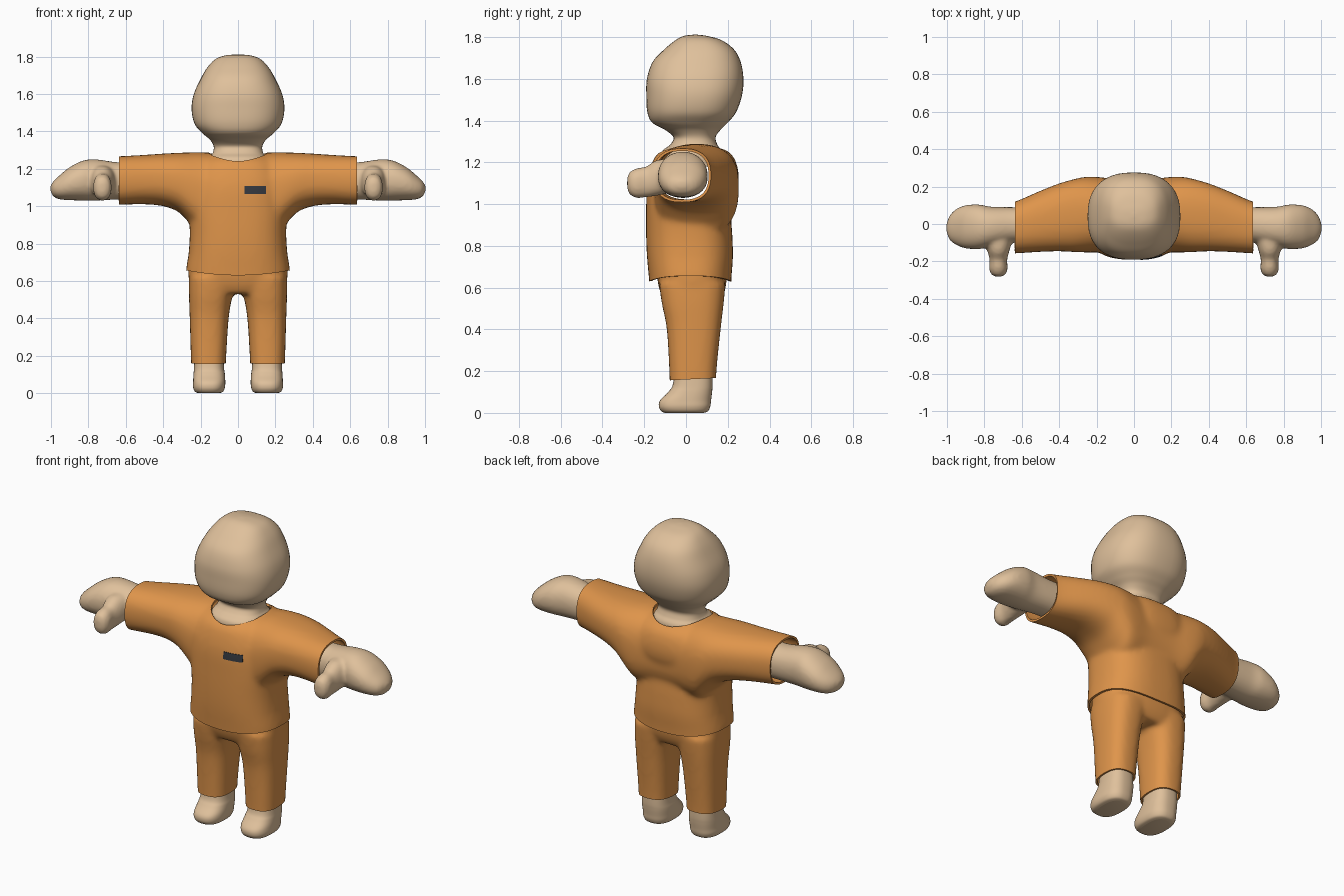
import bpy, bmesh, math

if "Cube" in bpy.data.objects:
    bpy.data.objects.remove(bpy.data.objects["Cube"])


def material(name, rgb):
    m = bpy.data.materials.new(name)
    m.diffuse_color = (*rgb, 1)
    m.use_nodes = True
    m.node_tree.nodes["Principled BSDF"].inputs["Base Color"].default_value = m.diffuse_color
    return m


SKIN = material("tan skin", (0.74, 0.53, 0.33))
CLOTH = material("orange cloth", (0.74, 0.30, 0.07))
DARK = material("dark badge", (0.035, 0.04, 0.05))


def spline(a, b, c, d, t):
    return 0.5 * (2*b + (c - a)*t + (2*a - 5*b + 4*c - d)*t*t + (3*b - a - 3*c + d)*t**3)


def loft(bm, axis, rings, power=2.4, steps=6, sides=48):
    """Closed tube along an axis; ring = (position, u min, u max, v min, v max)."""
    u_ax, v_ax = [i for i in range(3) if i != axis]
    smooth = []
    for i in range(len(rings) - 1):
        four = [rings[max(0, min(len(rings) - 1, i + k))] for k in (-1, 0, 1, 2)]
        smooth += [[spline(*q, s / steps) for q in zip(*four)] for s in range(steps)]
    smooth.append(rings[-1])
    loops = []
    for p, u0, u1, v0, v1 in smooth:
        loop = []
        for k in range(sides):
            a = 2 * math.pi * k / sides
            c, s = math.cos(a), math.sin(a)
            co = [0, 0, 0]
            co[axis] = p
            co[u_ax] = (u0 + u1)/2 + (u1 - u0)/2 * math.copysign(abs(c)**(2/power), c)
            co[v_ax] = (v0 + v1)/2 + (v1 - v0)/2 * math.copysign(abs(s)**(2/power), s)
            loop.append(bm.verts.new(co))
        loops.append(loop)
    faces = [bm.faces.new(loops[0]), bm.faces.new(loops[-1])]
    for a, b in zip(loops, loops[1:]):
        for k in range(sides):
            n = (k + 1) % sides
            faces.append(bm.faces.new((a[k], a[n], b[n], b[k])))
    bmesh.ops.recalc_face_normals(bm, faces=faces)


def make(name, bm, mat):
    me = bpy.data.meshes.new(name)
    bm.to_mesh(me)
    bm.free()
    me.materials.append(mat)
    ob = bpy.data.objects.new(name, me)
    bpy.context.collection.objects.link(ob)
    return ob


def modify(ob, kind, **settings):
    m = ob.modifiers.new(kind.title(), kind)
    for k, v in settings.items():
        setattr(m, k, v)


def bake(ob):
    """Turn the modified shape into plain mesh data, smooth shaded."""
    dg = bpy.context.evaluated_depsgraph_get()
    me = bpy.data.meshes.new_from_object(ob.evaluated_get(dg))
    ob.modifiers.clear()
    ob.data = me
    me.shade_smooth()
    me.set_sharp_from_angle(angle=math.radians(50))


def blend(ob, voxel, rounds):
    modify(ob, 'REMESH', mode='VOXEL', voxel_size=voxel)
    modify(ob, 'SMOOTH', factor=0.5, iterations=rounds)


def trim(bm, co, outward):
    bmesh.ops.bisect_plane(bm, geom=bm.verts[:] + bm.edges[:] + bm.faces[:],
                           plane_co=co, plane_no=outward, clear_outer=True)


def mirrored(rings):
    return [(-r[0], *r[1:]) for r in rings] + [r for r in reversed(rings)]


# Head and neck
bm = bmesh.new()
loft(bm, 2, [(1.18, -.16, .16, -.12, .17), (1.25, -.155, .155, -.115, .17),
             (1.285, -.135, .135, -.075, .15), (1.32, -.13, .13, -.06, .142),
             (1.355, -.15, .15, -.10, .165), (1.39, -.19, .19, -.162, .2),
             (1.44, -.232, .232, -.185, .24), (1.52, -.248, .248, -.19, .268),
             (1.6, -.236, .236, -.187, .275), (1.68, -.2, .2, -.16, .262),
             (1.74, -.165, .165, -.105, .23), (1.785, -.122, .122, -.05, .17),
             (1.805, -.07, .07, -.01, .1), (1.811, -.01, .01, .035, .055)], 2.5)
bake(make("head", bm, SKIN))

# Hands with thumbs
bm = bmesh.new()
loft(bm, 0, [(.55, -.1, .09, 1.035, 1.235), (.65, -.1, .09, 1.035, 1.235),
             (.76, -.12, .092, 1.03, 1.25), (.83, -.134, .104, 1.03, 1.243),
             (.9, -.13, .1, 1.032, 1.208), (.95, -.112, .08, 1.036, 1.168),
             (.985, -.085, .045, 1.05, 1.135), (1.003, -.04, 0, 1.08, 1.11)], 2.2)
loft(bm, 1, [(-.282, .715, .735, 1.08, 1.12), (-.272, .69, .76, 1.05, 1.15),
             (-.24, .676, .774, 1.03, 1.17), (-.19, .678, .772, 1.033, 1.18),
             (-.14, .665, .785, 1.04, 1.21), (-.05, .64, .81, 1.06, 1.22)], 2.2)
hands = make("hands", bm, SKIN)
blend(hands, 0.01, 6)
modify(hands, 'MIRROR')
bake(hands)

# Feet
bm = bmesh.new()
loft(bm, 2, [(0, .10, .21, -.1, .085), (.008, .08, .23, -.118, .105),
             (.03, .07, .24, -.13, .116), (.06, .068, .24, -.124, .12),
             (.1, .07, .238, -.085, .125), (.14, .075, .235, -.062, .127),
             (.25, .08, .23, -.05, .125)], 2.6)
feet = make("feet", bm, SKIN)
modify(feet, 'MIRROR')
bake(feet)

# Trousers: hips and two legs blended, open at both ends
bm = bmesh.new()
loft(bm, 2, [(.53, -.22, .22, -.1, .16), (.6, -.262, .262, -.13, .19),
             (.75, -.262, .262, -.15, .2)], 2.6)
leg = [(.08, .068, .247, -.077, .142), (.2, .063, .252, -.08, .146),
       (.4, .05, .258, -.092, .166), (.52, .03, .262, -.115, .18),
       (.62, .005, .262, -.13, .19)]
loft(bm, 2, leg, 2.6)
loft(bm, 2, [(z, -b, -a, c, d) for z, a, b, c, d in leg], 2.6)
trousers = make("trousers", bm, CLOTH)
blend(trousers, 0.012, 12)
bake(trousers)
bm = bmesh.new()
bm.from_mesh(trousers.data)
trim(bm, (0, 0, .16), (0, .05, -1))
trim(bm, (0, 0, .7), (0, 0, 1))
bm.to_mesh(trousers.data)
bm.free()
modify(trousers, 'SOLIDIFY', thickness=0.01)
bake(trousers)

# Shirt: torso and sleeves blended
bm = bmesh.new()
loft(bm, 2, [(.56, -.282, .282, -.17, .215), (.65, -.276, .276, -.178, .218),
             (.75, -.264, .264, -.187, .225), (.85, -.258, .258, -.191, .222),
             (.97, -.262, .262, -.191, .217), (1.08, -.265, .265, -.188, .25),
             (1.16, -.255, .255, -.174, .25), (1.23, -.22, .22, -.146, .225),
             (1.27, -.18, .18, -.09, .17), (1.287, -.15, .15, -.03, .12)], 2.6)
loft(bm, 0, mirrored([(.72, -.158, .1, 1.008, 1.264), (.63, -.157, .122, 1.008, 1.267),
                      (.5, -.149, .178, 1.01, 1.274), (.4, -.146, .217, 1.0, 1.281),
                      (.32, -.15, .24, .97, 1.285), (.26, -.152, .252, .91, 1.287),
                      (.2, -.152, .252, .85, 1.288), (.08, -.15, .24, .85, 1.28)]), 2.5)
shirt = make("shirt", bm, CLOTH)
blend(shirt, 0.013, 12)

# Cutter for the neck opening
NX, NY, RX, RY = 0, .03, .16, .165
bm = bmesh.new()
bmesh.ops.create_cone(bm, cap_ends=True, segments=48, radius1=1, radius2=1, depth=.5)
for v in bm.verts:
    v.co = (NX + v.co.x * RX, NY + v.co.y * RY, v.co.z + 1.4)
cutter = make("neck_cutter", bm, CLOTH)
cutter.hide_render = True
modify(shirt, 'BOOLEAN', operation='DIFFERENCE', object=cutter, solver='EXACT')
bake(shirt)
bpy.data.objects.remove(cutter)

# Open the neck, sleeve ends and hem, then give the cloth thickness
bm = bmesh.new()
bm.from_mesh(shirt.data)
inside = []
for f in bm.faces:
    c = f.calc_center_median()
    if c.z > 1.1 and math.hypot((c.x - NX) / RX, (c.y - NY) / RY) < 1.004:
        inside.append(f)
bmesh.ops.delete(bm, geom=inside, context='FACES')
trim(bm, (.637, 0, 0), (1, 0, 0))
trim(bm, (-.637, 0, 0), (-1, 0, 0))
trim(bm, (0, 0, .63), (0, 0, -1))
for v in bm.verts:
    if v.co.z < .75:
        v.co.z += .025 * (v.co.x / .27) ** 2 * (.75 - v.co.z) / .12
bm.to_mesh(shirt.data)
bm.free()
modify(shirt, 'SOLIDIFY', thickness=0.012)
bake(shirt)

# Chest badge: thin plate laid on the shirt front
bpy.context.view_layer.update()
bm = bmesh.new()
bmesh.ops.create_grid(bm, x_segments=8, y_segments=4, size=1)
for v in bm.verts:
    x, z = .093 + v.co.x * .057, 1.086 + v.co.y * .021
    hit, loc, _, _ = shirt.ray_cast((x, -1, z), (0, 1, 0))
    v.co = (x, (loc.y if hit else -.185) - .004, z)
badge = make("badge", bm, DARK)
modify(badge, 'SOLIDIFY', thickness=0.005, offset=-1)
bake(badge)
